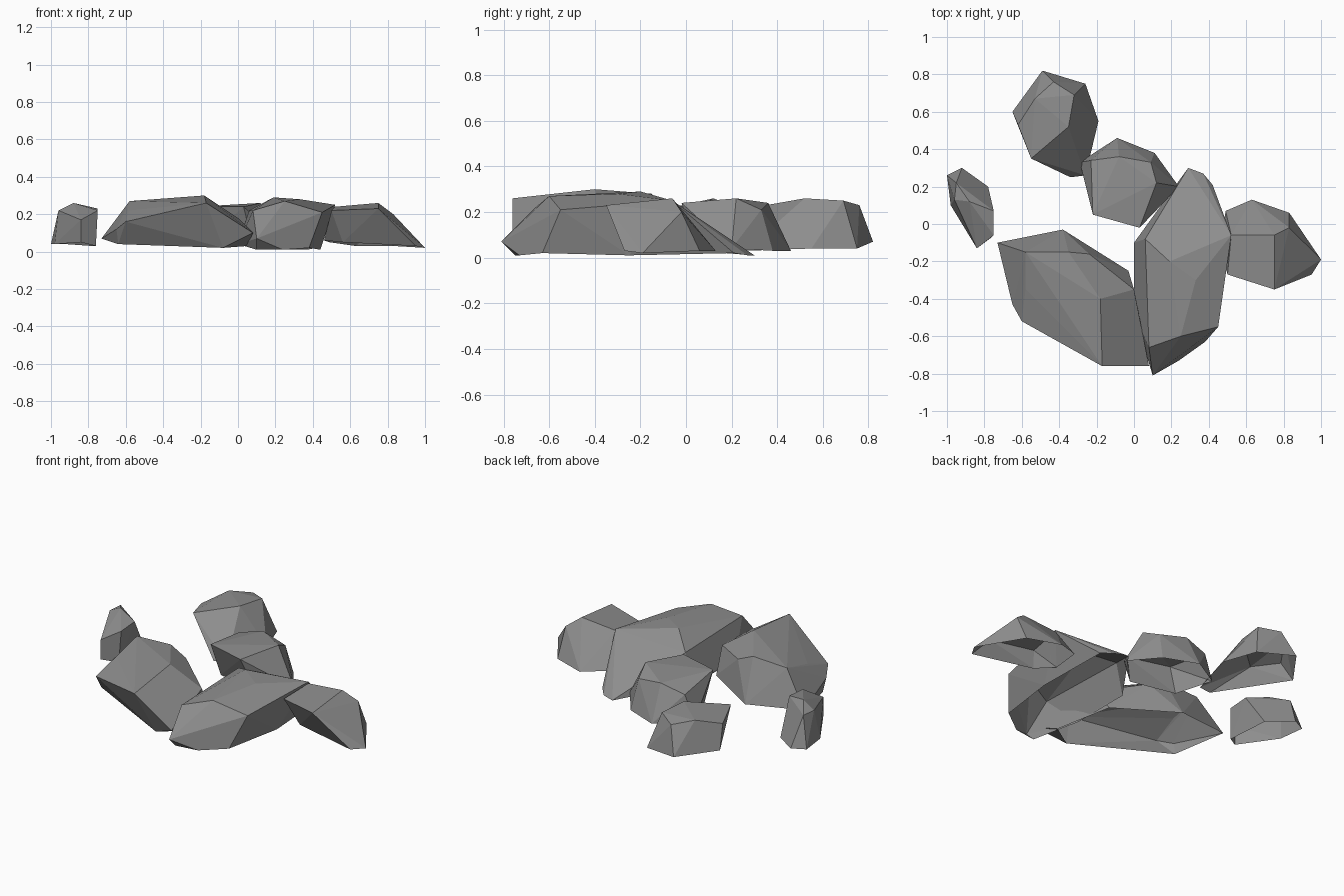
import bpy
import bmesh

# Remove the default object
default = bpy.data.objects.get("Cube")
if default:
    bpy.data.objects.remove(default, do_unlink=True)

# Single stone colour
stone = bpy.data.materials.new("stone_grey")
stone.use_nodes = True
colour = (0.27, 0.27, 0.27, 1)
stone.diffuse_color = colour
for node in stone.node_tree.nodes:
    if node.type == "BSDF_PRINCIPLED":
        node.inputs["Base Color"].default_value = colour
        node.inputs["Roughness"].default_value = 0.9


def build_rock(name, base, crown):
    """Chip a faceted boulder shell from its footing and crown points.

    Points are given in hundredths of a unit as (x, y, z).
    The boulder is the convex hull around both groups, shaded flat,
    with the hidden underside left open.
    """
    bm = bmesh.new()
    footing = {bm.verts.new([v / 100 for v in point]) for point in base}
    for point in crown:
        bm.verts.new([v / 100 for v in point])
    hull = bmesh.ops.convex_hull(bm, input=bm.verts[:])
    unused = {item for item in hull["geom_interior"] + hull["geom_unused"]
              if isinstance(item, bmesh.types.BMVert)}
    footing -= unused
    bmesh.ops.delete(bm, geom=list(unused), context="VERTS")
    bmesh.ops.recalc_face_normals(bm, faces=bm.faces[:])

    # Open the underside
    bm.normal_update()
    underside = [face for face in bm.faces
                 if face.normal.z < -0.5 and footing.issuperset(face.verts)]
    bmesh.ops.delete(bm, geom=underside, context="FACES")

    # Merge nearly flat triangles into broad chipped facets
    bmesh.ops.dissolve_limit(bm, angle_limit=0.06,
                             verts=bm.verts[:], edges=bm.edges[:])
    for face in bm.faces:
        face.smooth = False

    mesh = bpy.data.meshes.new(name)
    bm.to_mesh(mesh)
    bm.free()
    mesh.materials.append(stone)
    rock = bpy.data.objects.new(name, mesh)
    bpy.context.collection.objects.link(rock)
    return rock


# Two large boulders leaning together at the front
build_rock(
    "broad_front_boulder",
    base=[(-73, -10, 7), (-38, -3, 4), (-3, -25, 4), (5, -60, 3),
          (-8, -68, 2), (-40, -52, 3), (-64, -41, 4)],
    crown=[(-58, -15, 27), (-58, -35, 22), (-35, -15, 28), (-24, -16, 23),
           (-18, -40, 30), (-19, -60, 27), (-17, -76, 26), (0, -35, 18),
           (8, -76, 10), (-60, -52, 16), (-26, -67, 22), (-65, -43, 12)])

build_rock(
    "tall_ridge_boulder",
    base=[(0, -10, 4), (29, 30, 1), (37, 27, 1), (42, 21, 2), (0, -25, 5),
          (38, -63, 2), (24, -73, 1), (10, -75, 1), (0, -48, 4),
          (44, -25, 1)],
    crown=[(8, -66, 22), (45, -55, 21), (52, -6, 25), (19, -20, 29),
           (33, -30, 28), (6, -8, 22), (25, -60, 27), (10, -81, 7)])

# Wedge boulder on the side
build_rock(
    "side_wedge_boulder",
    base=[(46, -12, 6), (49, 7, 5), (63, 13, 3), (83, 6, 3),
          (100, -19, 2), (95, -27, 3), (80, -20, 3), (56, -20, 5)],
    crown=[(52, -6, 24), (75, -6, 26), (75, -35, 23), (50, -27, 22),
           (83, -2, 20)])

# Middle and rear boulders
build_rock(
    "middle_boulder",
    base=[(-29, 33, 5), (-9, 46, 3), (11, 38, 3), (24, 20, 4),
          (8, 6, 3), (-20, 12, 3)],
    crown=[(-22, 5, 24), (3, -2, 24), (12, 22, 26), (-8, 36, 24),
           (-23, 34, 20), (9, 33, 21)])

build_rock(
    "rear_boulder",
    base=[(-65, 60, 7), (-49, 82, 7), (-46, 76, 3), (-26, 75, 4),
          (-19, 55, 4), (-26, 26, 3), (-34, 25, 3), (-50, 45, 3)],
    crown=[(-55, 35, 23), (-35, 52, 26), (-32, 69, 25), (-43, 76, 23),
           (-53, 67, 25), (-62, 53, 20)])

# Small outlying stone
build_rock(
    "small_outlying_stone",
    base=[(-100, 26, 4), (-92, 30, 4), (-78, 20, 3), (-76, -7, 3),
          (-84, -13, 5), (-98, 10, 4)],
    crown=[(-95, 22, 22), (-96, 13, 22), (-88, 12, 26), (-75, 7, 23),
           (-75, -6, 22), (-84, -13, 17)])
